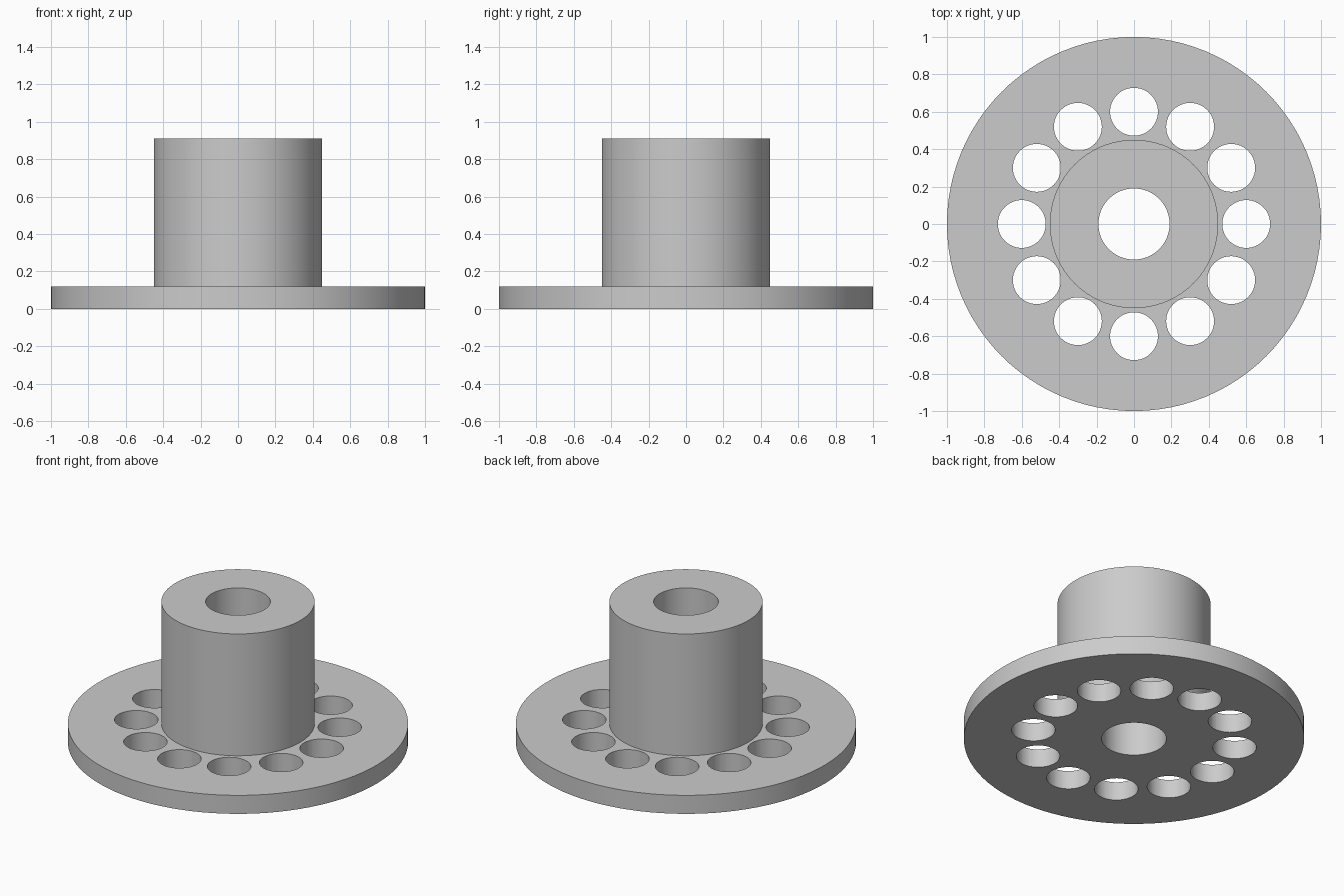
import bpy, bmesh
from math import cos, sin, radians, tau
from mathutils import Matrix, Vector

if "Cube" in bpy.data.objects:
    bpy.data.objects.remove(bpy.data.objects["Cube"])

FLANGE_R, FLANGE_H = 1.0, 0.12
HUB_R, HUB_TOP, BORE_R = 0.45, 0.91, 0.19
HOLES, HOLE_R, HOLE_RING = 12, 0.128, 0.6

grey = bpy.data.materials.new("plain grey")
grey.use_nodes = True
colour = (0.6, 0.6, 0.6, 1)
grey.diffuse_color = colour
grey.node_tree.nodes["Principled BSDF"].inputs["Base Color"].default_value = colour


def make_object(name, bm):
    bmesh.ops.recalc_face_normals(bm, faces=bm.faces)
    mesh = bpy.data.meshes.new(name)
    bm.to_mesh(mesh)
    bm.free()
    mesh.materials.append(grey)
    obj = bpy.data.objects.new(name, mesh)
    bpy.context.collection.objects.link(obj)
    return obj


# Flange and hub: one closed section turned around the bore
section = [(BORE_R, 0), (FLANGE_R, 0), (FLANGE_R, FLANGE_H),
           (HUB_R, FLANGE_H), (HUB_R, HUB_TOP), (BORE_R, HUB_TOP)]
bm = bmesh.new()
verts = [bm.verts.new((r, 0, z)) for r, z in section]
edges = [bm.edges.new((v, verts[i - 1])) for i, v in enumerate(verts)]
bmesh.ops.spin(bm, geom=verts + edges, cent=(0, 0, 0), axis=(0, 0, 1),
               angle=tau, steps=96, use_merge=True)
bmesh.ops.remove_doubles(bm, verts=bm.verts, dist=1e-5)
body = make_object("flanged_hub", bm)

# Ring of bolt hole cutters
bm = bmesh.new()
for i in range(HOLES):
    a = tau * i / HOLES
    place = Matrix.Translation(Vector((cos(a), sin(a), 0)) * HOLE_RING
                               + Vector((0, 0, FLANGE_H / 2)))
    bmesh.ops.create_cone(bm, cap_ends=True, segments=48, radius1=HOLE_R,
                          radius2=HOLE_R, depth=FLANGE_H * 2, matrix=place)
cutter = make_object("bolt_hole_cutter", bm)
cutter.hide_render = True

# Drill the bolt holes through the flange
drill = body.modifiers.new("bolt_holes", "BOOLEAN")
drill.operation = "DIFFERENCE"
drill.solver = "EXACT"
drill.object = cutter
bpy.ops.object.select_all(action="DESELECT")
body.select_set(True)
bpy.context.view_layer.objects.active = body
bpy.ops.object.modifier_apply(modifier=drill.name)
bpy.data.objects.remove(cutter)

bpy.ops.object.shade_smooth_by_angle(angle=radians(30))
